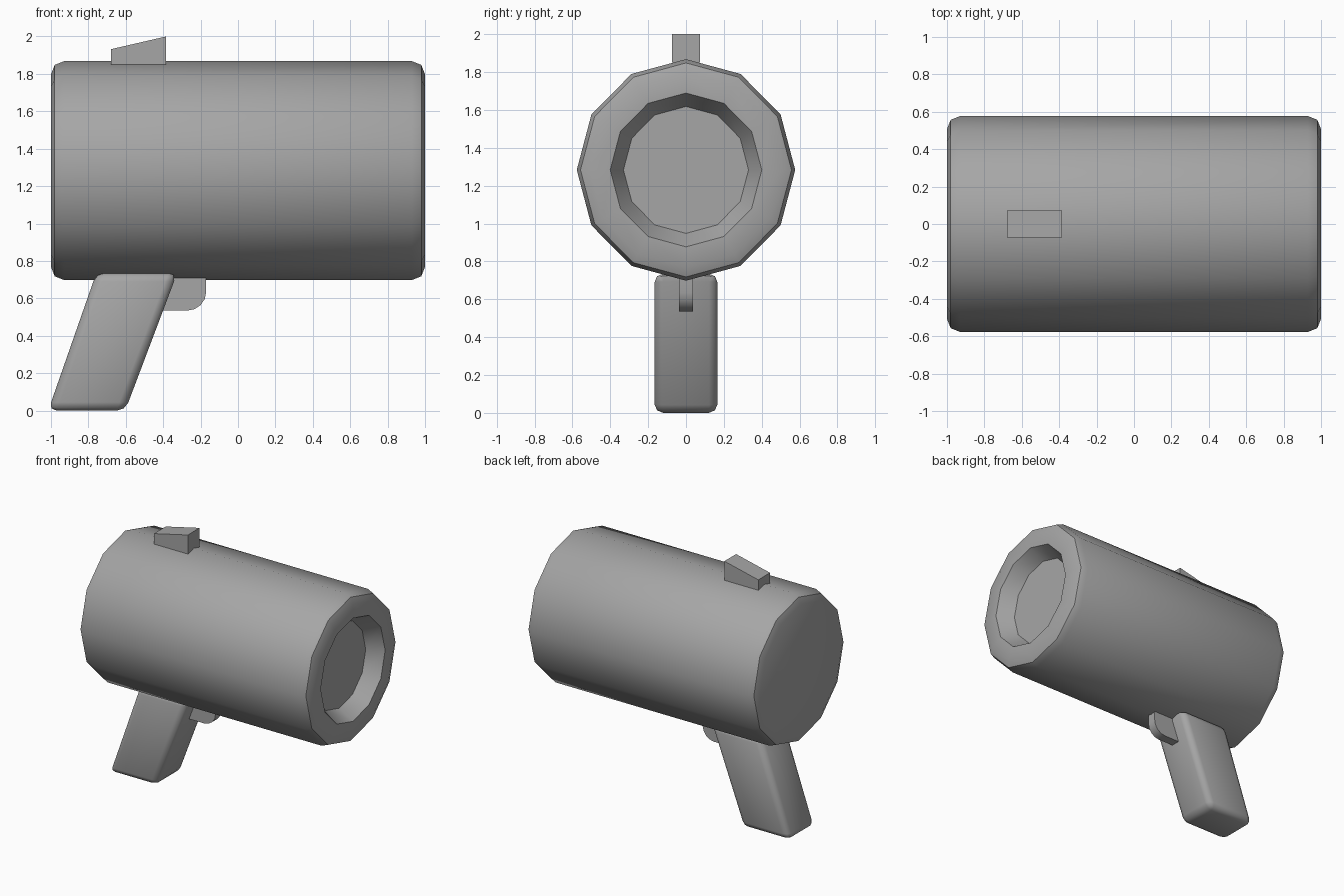
import bpy, bmesh, math

if "Cube" in bpy.data.objects:
    bpy.data.objects.remove(bpy.data.objects["Cube"])

grey = bpy.data.materials.new("plain grey")
grey.diffuse_color = (0.38, 0.38, 0.38, 1)
grey.use_nodes = True
grey.node_tree.nodes["Principled BSDF"].inputs["Base Color"].default_value = grey.diffuse_color


def finish(name, bm, smooth_angle=None):
    bmesh.ops.recalc_face_normals(bm, faces=bm.faces)
    me = bpy.data.meshes.new(name)
    bm.to_mesh(me)
    bm.free()
    me.materials.append(grey)
    ob = bpy.data.objects.new(name, me)
    bpy.context.collection.objects.link(ob)
    if smooth_angle:
        bpy.ops.object.select_all(action='DESELECT')
        ob.select_set(True)
        bpy.context.view_layer.objects.active = ob
        bpy.ops.object.shade_smooth_by_angle(angle=math.radians(smooth_angle))
    return ob


def lathe_x(profile, sides, zc, y_scale):
    """Rings of (x, radius) around the x axis, capped at both ends."""
    bm = bmesh.new()
    rings = []
    for x, r in profile:
        angles = [2 * math.pi * i / sides for i in range(sides)]
        rings.append([bm.verts.new((x, r * y_scale * math.sin(a), zc + r * math.cos(a)))
                      for a in angles])
    for a, b in zip(rings, rings[1:]):
        for i in range(sides):
            j = (i + 1) % sides
            bm.faces.new((a[i], a[j], b[j], b[i]))
    bm.faces.new(rings[0])
    bm.faces.new(rings[-1])
    return bm


def extrude_y(outline, half):
    """An (x, z) outline given thickness along y."""
    bm = bmesh.new()
    f = bm.faces.new([bm.verts.new((x, -half, z)) for x, z in outline])
    ext = bmesh.ops.extrude_face_region(bm, geom=[f])
    new = [v for v in ext["geom"] if isinstance(v, bmesh.types.BMVert)]
    bmesh.ops.translate(bm, verts=new, vec=(0, 2 * half, 0))
    return bm


# Twelve-sided barrel with rounded rims and a recessed lens at the +x end
barrel = [(-1, 0.515), (-0.98, 0.565), (-0.93, 0.585), (0.93, 0.585),
          (0.98, 0.565), (1, 0.515), (1, 0.406), (0.88, 0.335)]
finish("barrel", lathe_x(barrel, 12, 1.283, 0.986), 40)

# Slanted grip with softened edges
grip = extrude_y([(-1.012, 0.005), (-0.6, 0.005), (-0.322, 0.74), (-0.755, 0.74)], 0.166)
bmesh.ops.bevel(grip, geom=grip.edges[:], offset=0.045, segments=2,
                profile=0.5, affect='EDGES', clamp_overlap=True)
low = min(v.co.z for v in grip.verts)
bmesh.ops.translate(grip, verts=grip.verts, vec=(0, 0, -low))
left = min(v.co.x for v in grip.verts)
bmesh.ops.translate(grip, verts=grip.verts, vec=(-1 - left, 0, 0))
finish("grip", grip, 50)

# Trigger with a rounded lower front corner
corner = [(-0.27 + 0.1 * math.sin(t), 0.635 - 0.1 * math.cos(t))
          for t in (math.radians(a) for a in (0, 22.5, 45, 67.5, 90))]
finish("trigger", extrude_y([(-0.45, 0.74), (-0.45, 0.535)] + corner + [(-0.17, 0.74)], 0.036), 30)

# Wedge-shaped sight on top
finish("sight", extrude_y([(-0.68, 1.85), (-0.385, 1.85), (-0.385, 2.0), (-0.68, 1.932)], 0.073))
